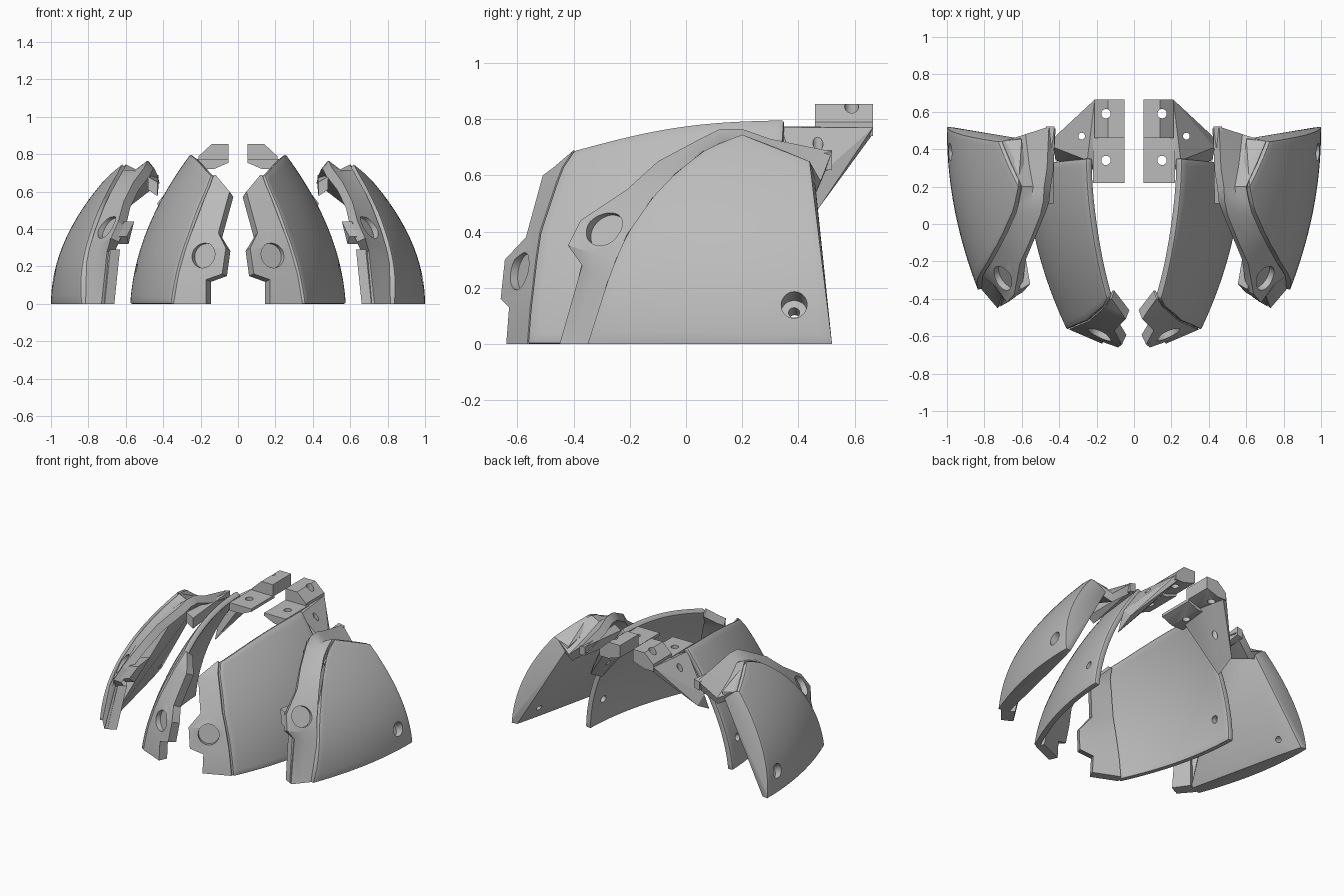
import bpy, bmesh, math
from mathutils import Vector

cube = bpy.data.objects.get("Cube")
if cube:
    bpy.data.objects.remove(cube)

grey = bpy.data.materials.new("plain_grey")
grey.use_nodes = True
grey.diffuse_color = (0.5, 0.5, 0.5, 1)
grey.node_tree.nodes["Principled BSDF"].inputs["Base Color"].default_value = (0.5, 0.5, 0.5, 1)


def inner_x(y, z):
    """Sideways position of the inner panel skin."""
    return 0.577 - 0.06 * z - 0.43 * z * z - 0.215 * ((0.35 - y) / 0.91) ** 2 * (1 + 0.4 * z)


def outer_x(y, z):
    """Sideways position of the outer panel skin."""
    return 1 - 0.65 * z * z - 0.165 * ((0.5 - y) / 0.85) ** 2


def resample(points, count):
    """Even steps along a polyline."""
    pts = [Vector(p) for p in points]
    dist = [0]
    for a, b in zip(pts, pts[1:]):
        dist.append(dist[-1] + (b - a).length)
    out = []
    for i in range(count + 1):
        d = dist[-1] * i / count
        k = max(j for j in range(len(pts) - 1) if dist[j] <= d + 1e-9)
        out.append(pts[k].lerp(pts[k + 1], (d - dist[k]) / (dist[k + 1] - dist[k])))
    return out


def cutter(centre, axis, radius, length):
    bpy.ops.mesh.primitive_cylinder_add(vertices=32, radius=radius, depth=length, location=centre)
    ob = bpy.context.object
    ob.rotation_euler = Vector(axis).to_track_quat('Z', 'Y').to_euler()
    ob.name = "hole_cutter"
    ob.hide_render = True
    return ob


def recess(surface, axis, radius, depth):
    """Blind round hole sunk into a surface point."""
    axis = Vector(axis).normalized()
    return Vector(surface) + axis * (0.12 - depth), axis, radius, 0.24


def finish(name, bm, thickness=0, bevel=0, holes=()):
    """Thicken, drill, mirror and shade a part."""
    mesh = bpy.data.meshes.new(name)
    bm.to_mesh(mesh)
    bm.free()
    ob = bpy.data.objects.new(name, mesh)
    bpy.context.collection.objects.link(ob)
    mesh.materials.append(grey)
    if thickness:
        mod = ob.modifiers.new("thickness", 'SOLIDIFY')
        mod.thickness = thickness
        mod.offset = -1
    if bevel:
        mod = ob.modifiers.new("soft_edge", 'BEVEL')
        mod.width = bevel
        mod.segments = 2
        mod.limit_method = 'ANGLE'
        mod.angle_limit = math.radians(50)
    cutters = [cutter(*h) for h in holes]
    for c in cutters:
        mod = ob.modifiers.new("hole", 'BOOLEAN')
        mod.operation = 'DIFFERENCE'
        mod.solver = 'EXACT'
        mod.object = c
    ob.modifiers.new("other_side", 'MIRROR').use_mirror_merge = False
    bpy.ops.object.select_all(action='DESELECT')
    ob.select_set(True)
    bpy.context.view_layer.objects.active = ob
    bpy.ops.object.convert(target='MESH')
    for v in ob.data.vertices:
        v.co.z = max(v.co.z, 0)
    bpy.ops.object.shade_smooth_by_angle(angle=math.radians(28))
    for c in cutters:
        bpy.data.objects.remove(c)


def grid(rows):
    """Sheet through rows of points, facing outwards."""
    bm = bmesh.new()
    vs = [[bm.verts.new(p) for p in r] for r in rows]
    for a, b in zip(vs, vs[1:]):
        for i in range(len(a) - 1):
            bm.faces.new((a[i], a[i + 1], b[i + 1], b[i]))
    bm.normal_update()
    if sum(f.normal.x * f.calc_area() for f in bm.faces) < 0:
        bmesh.ops.reverse_faces(bm, faces=bm.faces[:])
    return bm


def skin_rows(front, back, skin, bulge):
    """Curved skin between a front edge and a back edge, given as (y, z)."""
    rows = []
    n = 20
    for i, (a, b) in enumerate(zip(resample(front, n), resample(back, n))):
        row = []
        for j in range(25):
            y, z = a.lerp(b, j / 24)
            z += bulge * math.sin(math.pi * j / 24) * (i / n) ** 2
            row.append((skin(y, z), y, z))
        rows.append(row)
    return rows


def lip(name, front, edge, skin, step, thickness, sink, holes):
    """Stepped flange from the panel's front edge to its own outline."""
    rows = []
    for (y, z), (ey, ez, ex) in zip(front, edge):
        a = Vector((skin(y, z) - step, y, z))
        b = Vector((ex, ey, ez))
        mid = a.lerp(b, 0.5)
        mid.z -= sink * max(0, y)
        rows.append((a, mid, b))
    finish(name, grid(rows), thickness, 0, holes)


def hull(name, points, bevel=0, holes=()):
    """Solid wrapped tightly around points."""
    bm = bmesh.new()
    for p in points:
        bm.verts.new(p)
    bmesh.ops.convex_hull(bm, input=bm.verts[:])
    junk = [v for v in bm.verts if not v.link_faces]
    bmesh.ops.delete(bm, geom=junk, context='VERTS')
    bmesh.ops.recalc_face_normals(bm, faces=bm.faces[:])
    finish(name, bm, 0, bevel, holes)


def backing(name, face, near, far):
    """Block behind a face, pushed inwards and backwards."""
    inward = Vector((-.86, .5, 0))
    hull(name, [Vector(p) + inward * d for p in face for d in (near, far)])


# Inner pair of panels with their front flange
inner_front = [(-.565, 0), (-.555, .13), (-.55, .17), (-.535, .3), (-.52, .4),
               (-.46, .58), (-.44, .63), (-.4, .69)]
inner_edge = [(-.64, 0, .17), (-.63, .13, .17), (-.66, .16, .085), (-.645, .3, .065),
              (-.57, .38, .105), (-.51, .6, .045), (-.47, .63, .07), (-.4, .69, .12)]
finish("inner_panel", grid(skin_rows(inner_front, [(.3, 0), (.35, .8)], inner_x, .03)), .04, .01,
       [((.55, .2, .19), (1, 0, .3), .025, .4)])
lip("inner_flange", inner_front, inner_edge, inner_x, .015, .06, 0,
    [recess((.187, -.597, .26), (.46, -.87, .15), .068, .035)])

# Outer pair of panels: curved outside, flat inside, with a stepped screw hole
outer_front = [(-.35, 0), (-.28, .22), (-.25, .3), (-.21, .39), (-.12, .52), (-.04, .605),
               (.06, .685), (.12, .715), (.2, .745), (.32, .7), (.44, .65)]
outer_rows = skin_rows(outer_front[:9], [(.52, 0), (.44, .65)], outer_x, 0)
inside_corners = [(.6, .455, .62), (.96, .515, 0), (.92, .36, 0), (.76, -.34, 0), (.57, .2, .69)]
screw_axis = (.9, 0, .45)
hull("outer_panel", [p for row in outer_rows for p in row] + inside_corners, .008,
     [recess((.985, .385, .14), screw_axis, .046, .06), ((.95, .385, .12), screw_axis, .02, .5)])

# Flange along the front and top of the outer panels
outer_edge = [(-.45, 0, .73), (-.37, .28, .7), (-.42, .35, .68), (-.375, .44, .64),
              (-.21, .55, .61), (-.1, .65, .56), (.05, .73, .5), (.12, .765, .485),
              (.2, .765, .48), (.3, .73, .465), (.52, .685, .455)]
lip("outer_flange", outer_front, outer_edge, outer_x, .02, .055, .2,
    [recess((.71, -.295, .415), (.75, -.45, .45), .07, .04)])

# Thicker tab, foot and top rail behind the outer flange
backing("outer_tab", [(.69, -.42, .36), (.68, -.375, .32), (.65, -.375, .44),
                      (.68, -.2, .43), (.74, -.25, .35)], .05, .11)
backing("outer_foot", [(.73, -.45, 0), (.7, -.38, .29), (.8, -.35, 0), (.76, -.3, .29)], .02, .08)
hull("outer_rail", [(.43, .11, .575), (.48, .11, .61), (.43, .11, .65), (.48, .11, .68),
                    (.425, .52, .63), (.425, .52, .69), (.47, .52, .62), (.47, .52, .68)])

# Rear mounting bracket: flat pad, raised block and sloping wing
pad_hole = ((.15, .34, .75), (0, 0, 1), .025, .4)
block_hole = ((.15, .59, .8), (0, 0, 1), .025, .6)
hull("mount_pad", [(x, y, z) for y in (.22, .48)
                   for x, z in ((.05, .775), (.05, .755), (.13, .72), (.22, .72), (.22, .775))],
     0, [pad_hole])
hull("mount_block", [(x, y, z) for y in (.46, .665)
                     for x, z in ((.05, .855), (.05, .77), (.14, .74), (.21, .74), (.21, .79), (.14, .855))],
     0, [block_hole])
hull("mount_wing", [(.21, .665, .77), (.19, .66, .74), (.33, .53, .62), (.32, .52, .58),
                    (.43, .41, .54), (.42, .47, .48), (.42, .34, .41), (.25, .34, .77),
                    (.18, .28, .73), (.2, .46, .77), (.15, .48, .74)],
     0, [((.28, .47, .7), (0, 0, 1), .018, .6), pad_hole, block_hole])
